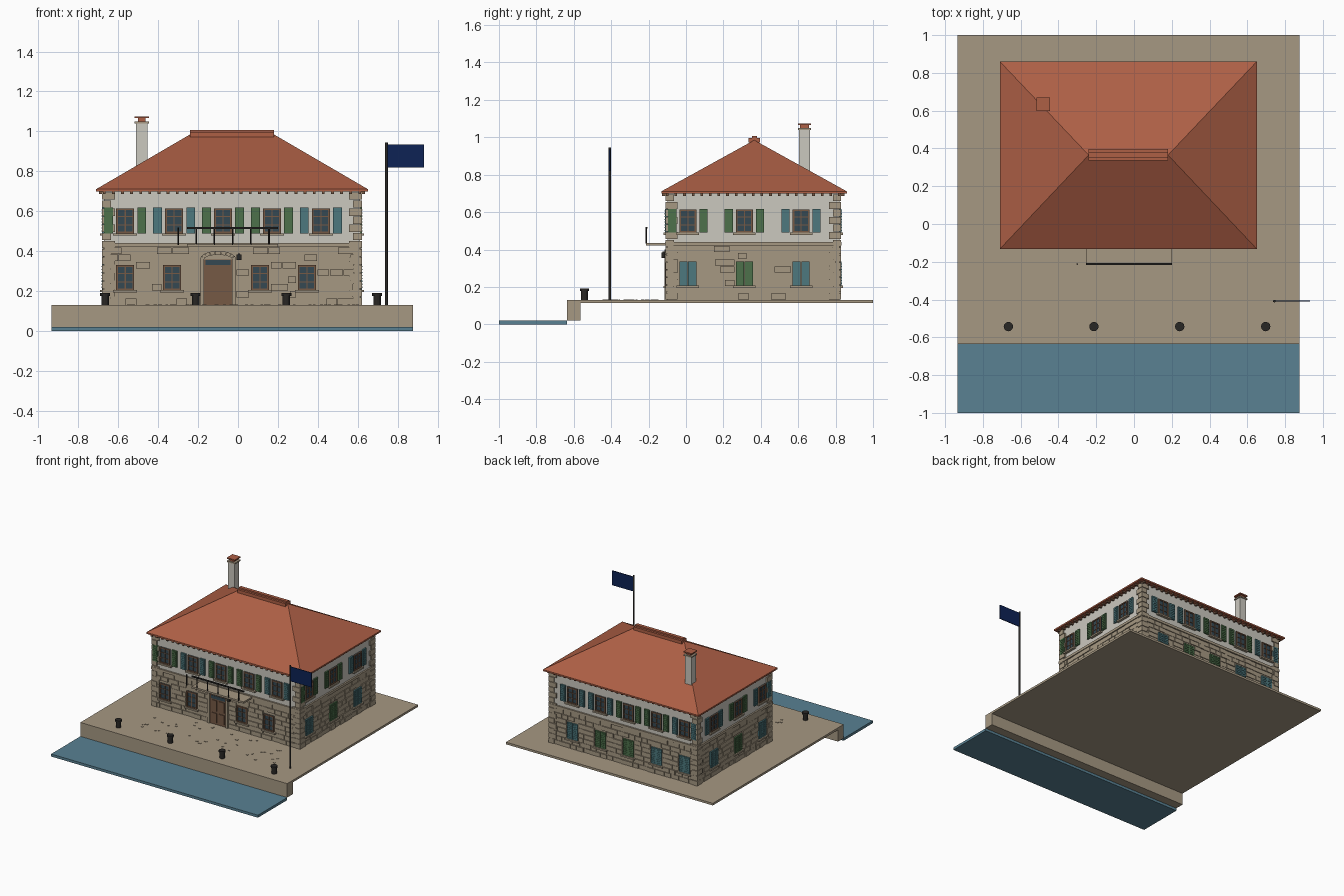
import bpy, bmesh, math, random
from mathutils import Vector, Matrix

if "Cube" in bpy.data.objects:
    bpy.data.objects.remove(bpy.data.objects["Cube"])

random.seed(4)

COLOURS = {
    "stone": (0.38, 0.315, 0.225), "terracotta": (0.42, 0.115, 0.06),
    "water": (0.10, 0.22, 0.29), "plaster": (0.60, 0.58, 0.52),
    "green": (0.075, 0.165, 0.07), "teal": (0.075, 0.19, 0.21),
    "navy": (0.004, 0.016, 0.09), "iron": (0.022, 0.02, 0.018),
    "glass": (0.035, 0.065, 0.085), "wood": (0.18, 0.10, 0.06),
}
MATS = {}
for cname, rgb in COLOURS.items():
    MATS[cname] = bpy.data.materials.new(cname)
    MATS[cname].diffuse_color = (*rgb, 1)

parts = {}   # part name -> (bmesh, colour)


def part(name, colour):
    return parts.setdefault(name, (bmesh.new(), colour))[0]


def box(name, colour, x0, x1, y0, y1, z0, z1):
    m = Matrix.Translation(((x0 + x1) / 2, (y0 + y1) / 2, (z0 + z1) / 2)) @ \
        Matrix.Diagonal((abs(x1 - x0), abs(y1 - y0), abs(z1 - z0), 1))
    bmesh.ops.create_cube(part(name, colour), size=1, matrix=m)


def cylinder(name, colour, x, y, z0, z1, r, n=12):
    bmesh.ops.create_cone(part(name, colour), cap_ends=True, segments=n, radius1=r, radius2=r,
                          depth=z1 - z0, matrix=Matrix.Translation((x, y, (z0 + z1) / 2)))


X0, X1, Y0, Y1 = -0.67, 0.61, -0.10, 0.82      # house walls
Z0, ZM, ZT = 0.13, 0.43, 0.70                  # ground, floor line, wall top


def wall_box(side, name, colour, u0, u1, z0, z1, d, d0=-0.004):
    """Box on a wall: u runs along the wall, d is how far it stands out."""
    if side == "front":
        box(name, colour, u0, u1, Y0 - d, Y0 - d0, z0, z1)
    elif side == "back":
        box(name, colour, u0, u1, Y1 + d0, Y1 + d, z0, z1)
    elif side == "right":
        box(name, colour, X1 + d0, X1 + d, u0, u1, z0, z1)
    else:
        box(name, colour, X0 - d, X0 - d0, u0, u1, z0, z1)


def window(side, u, z0, z1, w=0.09):
    h, f = w / 2, 0.009
    wall_box(side, "window_glass", "glass", u - h, u + h, z0, z1, 0.005)
    for a in (u - h, u + h - f):
        wall_box(side, "window_frames", "wood", a, a + f, z0, z1, 0.012)
    for a in (z0, z1 - f):
        wall_box(side, "window_frames", "wood", u - h, u + h, a, a + f, 0.012)
    wall_box(side, "window_frames", "wood", u - 0.003, u + 0.003, z0, z1, 0.010)
    for k in (1, 2):
        z = z0 + (z1 - z0) * k / 3
        wall_box(side, "window_frames", "wood", u - h, u + h, z - 0.002, z + 0.002, 0.009)
    sill(side, u, z0)


def sill(side, u, z):
    wall_box(side, "window_sills", "stone", u - 0.06, u + 0.06, z - 0.012, z, 0.02)


def shutter(side, colour, u, z0, z1, w=0.044):
    name = colour + "_shutters"
    wall_box(side, name, colour, u - w / 2, u + w / 2, z0, z1, 0.011)
    for k in range(8):     # louvre slats
        z = z0 + 0.012 + k * (z1 - z0 - 0.024) / 7
        wall_box(side, name, colour, u - w / 2 + 0.006, u + w / 2 - 0.006, z - 0.003, z + 0.003, 0.014)


# Ground, quay and water
box("water", "water", -0.935, 0.875, -1.0, -0.635, 0, 0.02)
box("quay_wall", "stone", -0.935, 0.875, -0.635, -0.565, 0.02, 0.13)
box("plaza", "stone", -0.935, 0.875, -0.565, 1.0, 0.113, 0.13)
for i in range(40):
    cx, cy, s = random.uniform(-0.6, 0.6), random.uniform(-0.46, -0.15), random.uniform(0.006, 0.011)
    box("cobbles", "stone", cx - s, cx + s, cy - s * 0.7, cy + s * 0.7, 0.125, 0.133)

# House body
box("lower_walls", "stone", X0, X1, Y0, Y1, Z0, ZM)
box("upper_walls", "plaster", X0, X1, Y0, Y1, ZM, ZT)
box("string_course", "stone", X0 - 0.012, X1 + 0.012, Y0 - 0.012, Y1 + 0.012, 0.421, 0.441)

# Windows and shutters, per wall: positions, upper colours, lower colours
G, T = "green", "teal"
row5 = [-0.565, -0.32, -0.075, 0.17, 0.415]
row3 = [0.01, 0.312, 0.615]
layout = {
    "front": (row5, [G, T, G, G, T], None),
    "back": (row5, [T, G, G, T, T], [T, T, G, G, T]),
    "right": (row3, [G, G, T], [T, G, T]),
    "left": (row3, [T, G, T], [T, G, T]),
}
openings = {"front": [(-0.19, -0.01, 0.13, 0.40)]}
for side, (us, upper, lower) in layout.items():
    holes = openings.setdefault(side, [])
    for u, c in zip(us, upper):
        window(side, u, 0.49, 0.615)
        for s in (-1, 1):
            shutter(side, c, u + s * 0.083, 0.49, 0.618)
    if lower:
        for u, c in zip(us, lower):
            for s in (-1, 1):
                shutter(side, c, u + s * 0.0235, 0.208, 0.335)
            sill(side, u, 0.207)
            holes.append((u - 0.052, u + 0.052, 0.195, 0.34))
    else:
        for u in (-0.565, -0.33, 0.11, 0.345):
            window(side, u, 0.205, 0.33)
            holes.append((u - 0.052, u + 0.052, 0.193, 0.335))

# Raised masonry blocks, laid in courses around the openings
rows = 8
course = (0.421 - Z0) / rows
for side in layout:
    lo, hi = (X0, X1) if side in ("front", "back") else (Y0, Y1)
    for r in range(rows):
        za, zb = Z0 + r * course, Z0 + (r + 1) * course
        cuts = sorted((a, b) for a, b, c, d in openings[side] if c < zb - 0.008 and d > za + 0.008)
        spans, start = [], lo
        for a, b in cuts:
            spans.append((start, a))
            start = b
        spans.append((start, hi))
        for a, b in spans:
            u = a
            while b - u > 0.012:
                e = min(b, u + random.uniform(0.045, 0.10))
                if b - e < 0.02:
                    e = b
                wall_box(side, "masonry", "stone", u + 0.002, e - 0.002, za + 0.002,
                         zb - 0.002, random.uniform(0.003, 0.009))
                u = e

# Corner quoins with alternating lengths
for k in range(14):
    za = Z0 + k * 0.0405
    a, b = (0.055, 0.035) if k % 2 else (0.035, 0.055)
    for x, sx in ((X0, 1), (X1, -1)):
        for y, sy in ((Y0, 1), (Y1, -1)):
            box("quoins", "stone", x - sx * 0.01, x + sx * a, y - sy * 0.01, y + sy * b,
                za + 0.002, min(za + 0.0385, ZT))

# Door with transom light and arched surround
wall_box("front", "door", "wood", -0.17, -0.03, 0.13, 0.36, 0.006)
for s in (-1, 1):
    for za, zb in ((0.145, 0.22), (0.235, 0.32)):
        u = -0.10 + s * 0.032
        wall_box("front", "door_panels", "wood", u - 0.022, u + 0.022, za, zb, 0.011)
    wall_box("front", "door_surround", "stone", -0.10 + s * 0.07, -0.10 + s * 0.09, 0.13, 0.362, 0.015)
wall_box("front", "transom_window", "glass", -0.162, -0.038, 0.33, 0.355, 0.009)
for k in range(9):
    a0, a1 = (math.pi * (k + t) / 9 for t in (0.03, 0.97))
    bm = part("door_arch", "stone")
    ring = [(-0.10 + rx * math.cos(a), 0.36 + rz * math.sin(a))
            for rx, rz, a in ((0.07, 0.022, a0), (0.09, 0.042, a0), (0.09, 0.042, a1), (0.07, 0.022, a1))]
    f = bm.faces.new([bm.verts.new((x, Y0, z)) for x, z in ring])
    ext = bmesh.ops.extrude_face_region(bm, geom=[f])
    bmesh.ops.translate(bm, vec=(0, -0.015, 0),
                        verts=[v for v in ext["geom"] if isinstance(v, bmesh.types.BMVert)])

# Wall lamp
box("lamp_bracket", "iron", 0.0, 0.01, -0.125, Y0, 0.383, 0.389)
box("lamp", "iron", -0.007, 0.017, -0.132, -0.112, 0.355, 0.385)

# Balcony
box("balcony_slab", "stone", -0.255, 0.20, -0.215, Y0, 0.422, 0.436)
box("balcony_rail", "iron", -0.255, 0.20, -0.217, -0.207, 0.512, 0.521)
for k in range(6):
    cylinder("balcony_posts", "iron", -0.30 + k * 0.091, -0.212, 0.432, 0.518, 0.004, 8)

# Hipped roof on an eave slab, with rafter tails below
box("eave", "terracotta", -0.71, 0.65, -0.132, 0.86, 0.699, 0.711)
bm = part("roof", "terracotta")
c = [bm.verts.new((x, y, 0.711)) for x, y in ((-0.71, -0.132), (0.65, -0.132), (0.65, 0.86), (-0.71, 0.86))]
a, b = bm.verts.new((-0.24, 0.365, 0.985)), bm.verts.new((0.18, 0.365, 0.985))
for f in ((c[0], c[1], b, a), (c[1], c[2], b), (c[2], c[3], a, b), (c[3], c[0], a), c[::-1]):
    bm.faces.new(f)
box("ridge_cap", "terracotta", -0.24, 0.18, 0.335, 0.396, 0.972, 0.997)
box("ridge_cap", "terracotta", -0.24, 0.18, 0.352, 0.379, 0.99, 1.008)
for side, (lo, hi) in {"front": (X0, X1), "back": (X0, X1), "left": (Y0, Y1), "right": (Y0, Y1)}.items():
    n = round((hi - lo) / 0.045)
    for k in range(n + 1):
        u = lo + (hi - lo) * k / n
        wall_box(side, "rafter_tails", "wood", u - 0.007, u + 0.007, 0.687, 0.70, 0.027)

# Chimney
box("chimney", "plaster", -0.51, -0.453, 0.605, 0.662, 0.75, 1.045)
box("chimney_collar", "stone", -0.517, -0.446, 0.598, 0.669, 1.04, 1.05)
box("chimney_pot", "terracotta", -0.50, -0.463, 0.61, 0.657, 1.05, 1.068)
box("chimney_cap", "terracotta", -0.517, -0.446, 0.598, 0.669, 1.066, 1.075)

# Flagpole and flag
cylinder("flagpole", "iron", 0.743, -0.408, 0.13, 0.945, 0.007)
box("flag", "navy", 0.748, 0.932, -0.411, -0.405, 0.82, 0.935)

# Mooring bollards
for x in (-0.665, -0.212, 0.242, 0.697):
    cylinder("bollards", "iron", x, -0.543, 0.13, 0.18, 0.019)
    cylinder("bollards", "iron", x, -0.543, 0.177, 0.191, 0.025)

# Turn every collected part into an object
for name, (bm, colour) in parts.items():
    bmesh.ops.recalc_face_normals(bm, faces=bm.faces)
    mesh = bpy.data.meshes.new(name)
    bm.to_mesh(mesh)
    bm.free()
    mesh.materials.append(MATS[colour])
    bpy.context.collection.objects.link(bpy.data.objects.new(name, mesh))

for m in bpy.data.materials:
    if m.users and not m.is_grease_pencil:
        m.use_nodes = True
        m.node_tree.nodes["Principled BSDF"].inputs["Base Color"].default_value = m.diffuse_color
